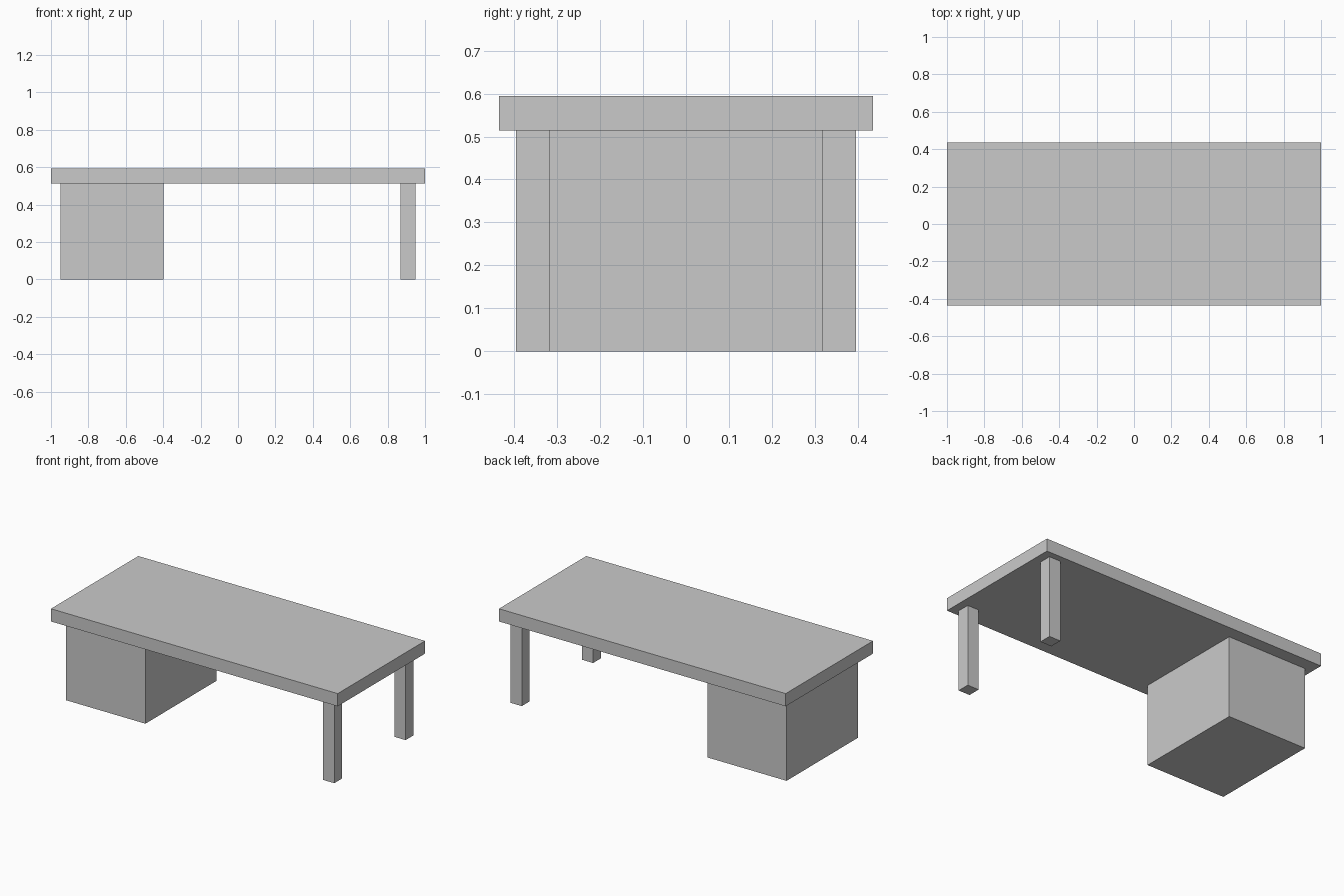
import bpy
import bmesh
from mathutils import Vector

if "Cube" in bpy.data.objects:
    bpy.data.objects.remove(bpy.data.objects["Cube"], do_unlink=True)

# Single grey finish
grey = bpy.data.materials.new("plain_grey")
grey.use_nodes = True
colour = (0.59, 0.59, 0.59, 1)
grey.diffuse_color = colour
grey.node_tree.nodes["Principled BSDF"].inputs["Base Color"].default_value = colour


def box(name, low, high):
    """Flat-shaded box between two opposite corners."""
    low, high = Vector(low), Vector(high)
    bm = bmesh.new()
    bmesh.ops.create_cube(bm, size=1)
    bmesh.ops.scale(bm, vec=high - low, verts=bm.verts)
    mesh = bpy.data.meshes.new(name)
    bm.to_mesh(mesh)
    bm.free()
    mesh.materials.append(grey)
    obj = bpy.data.objects.new(name, mesh)
    obj.location = (low + high) / 2
    bpy.context.collection.objects.link(obj)


UNDERSIDE = 0.514
TOP = 0.594
LEG_X = 0.869
LEG_Y = 0.395
LEG = 0.079

# Desk top
box("desk_top", (-1, -0.435, UNDERSIDE), (1, 0.435, TOP))

# Storage block under the right end, set back from the legs' line
box("cabinet", (-0.95, -0.355, 0), (-0.397, 0.355, UNDERSIDE))

# Pair of legs under the left end
for name, y in (("front_leg", -LEG_Y), ("back_leg", LEG_Y - LEG)):
    box(name, (LEG_X, y, 0), (LEG_X + LEG, y + LEG, UNDERSIDE))
